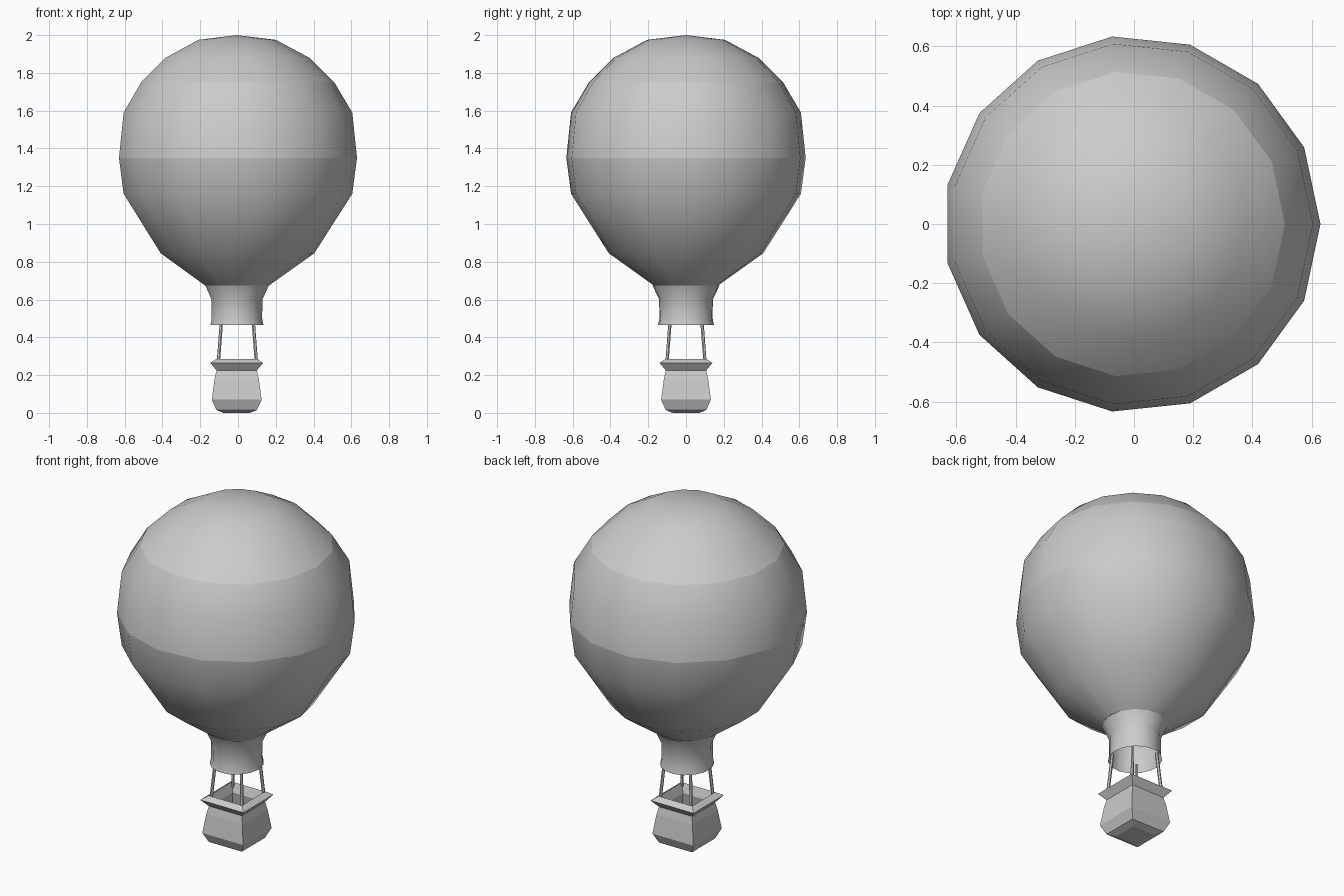
import bpy, bmesh
from math import cos, sin, pi
from mathutils import Vector

if "Cube" in bpy.data.objects:
    bpy.data.objects.remove(bpy.data.objects["Cube"])

CX = -0.007  # the odd-sided rings sit slightly left so the width is centred


def loft(name, profile, sides, start=0.0, sy=1.0, cap=False, scale=1.0, smooth=None):
    """Stack regular rings from (radius, z) pairs; radius 0 makes a pole."""
    bm = bmesh.new()
    rings = []
    for r, z in profile:
        if r == 0:
            rings.append([bm.verts.new((CX, 0, z))])
        else:
            rings.append([bm.verts.new((CX + r * scale * cos(start + 2 * pi * i / sides),
                                        r * scale * sy * sin(start + 2 * pi * i / sides), z))
                          for i in range(sides)])
    for a, b in zip(rings, rings[1:]):
        for i in range(sides):
            j = (i + 1) % sides
            if len(b) == 1:
                bm.faces.new((a[i], a[j], b[0]))
            else:
                bm.faces.new((a[i], a[j], b[j], b[i]))
    if cap:
        bm.faces.new(rings[0][::-1])
        bm.faces.new(rings[-1])
    me = bpy.data.meshes.new(name)
    bm.to_mesh(me)
    bm.free()
    ob = bpy.data.objects.new(name, me)
    bpy.context.collection.objects.link(ob)
    if smooth:
        bpy.ops.object.select_all(action='DESELECT')
        ob.select_set(True)
        bpy.context.view_layer.objects.active = ob
        bpy.ops.object.shade_smooth_by_angle(angle=smooth)
    return ob


# Envelope: three shading bands and the open neck
SMOOTH = pi / 3
loft("envelope_lower", [(0.172, 0.675), (0.411, 0.845), (0.612, 1.16), (0.637, 1.35)],
     15, smooth=SMOOTH)
loft("envelope_middle", [(0.637, 1.35), (0.612, 1.59), (0.517, 1.75)], 15, smooth=SMOOTH)
loft("envelope_crown", [(0.517, 1.75), (0.385, 1.88), (0.207, 1.975), (0, 2.0)],
     15, smooth=SMOOTH)
loft("envelope_neck", [(0.142, 0.465), (0.135, 0.50), (0.136, 0.60), (0.17, 0.675)],
     15, sy=1.05, smooth=SMOOTH)

# Basket: square bulging body, flared rim, hollow inside
basket = loft("basket", [(0.07, 0.0), (0.107, 0.015), (0.132, 0.07), (0.117, 0.18), (0.107, 0.225),
                         (0.14, 0.265), (0.107, 0.286), (0.088, 0.235), (0.10, 0.17),
                         (0.112, 0.07), (0.09, 0.03)],
              4, start=pi / 4, cap=True, scale=2 ** 0.5)

# Ropes: one from each basket corner up into the neck
for k, (sx, sy) in enumerate([(1, 1), (-1, 1), (-1, -1), (1, -1)]):
    a = Vector((CX / 2 + sx * 0.102, sy * 0.102, 0.25))
    b = Vector((CX / 2 + sx * 0.083, sy * 0.083, 0.50))
    bpy.ops.mesh.primitive_cylinder_add(vertices=6, radius=0.009, depth=(b - a).length,
                                        location=(a + b) / 2,
                                        rotation=(b - a).to_track_quat('Z', 'Y').to_euler())
    bpy.context.object.name = f"rope_{k + 1}"
